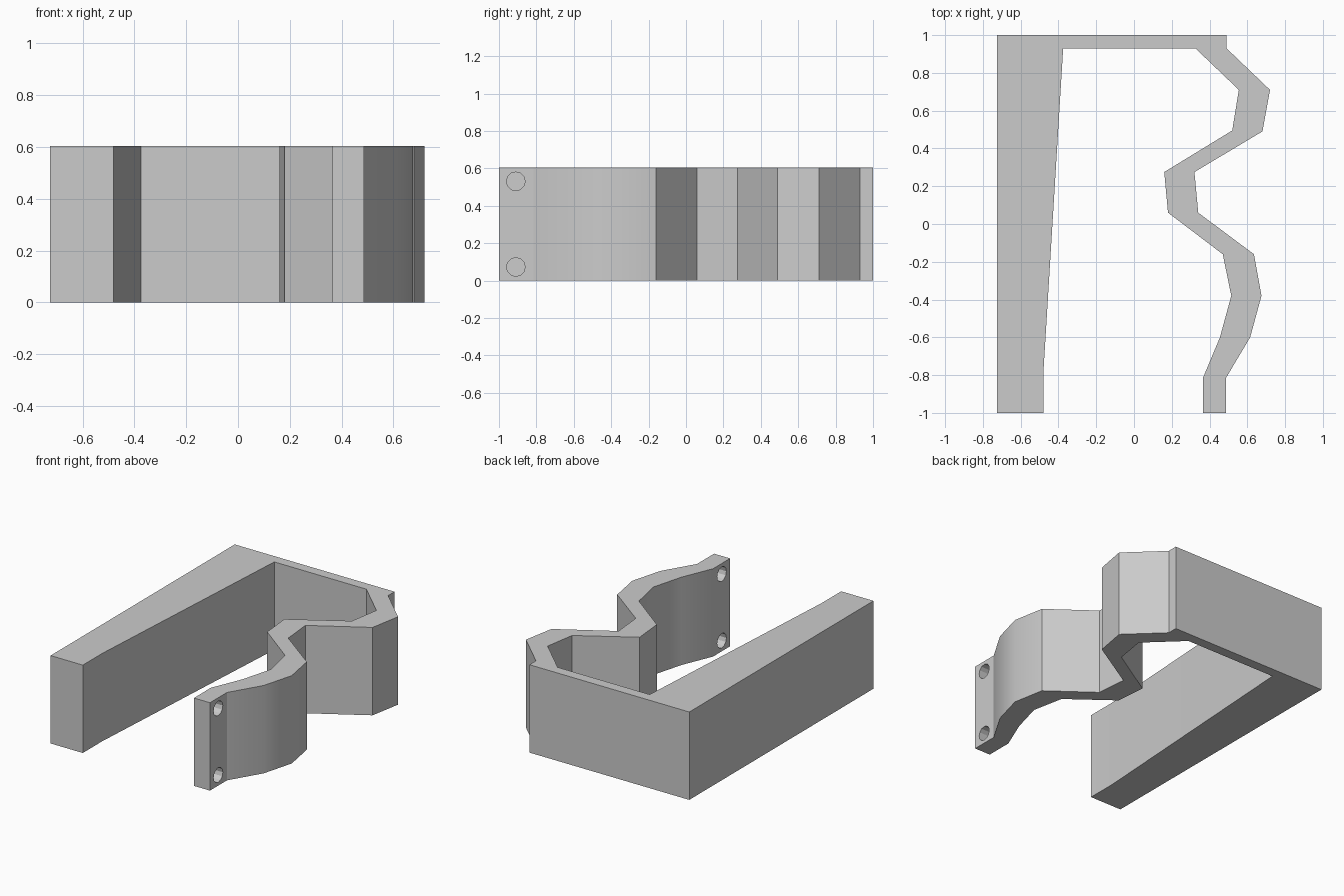
import bpy, bmesh, math
from mathutils import Matrix

if "Cube" in bpy.data.objects:
    bpy.data.objects.remove(bpy.data.objects["Cube"], do_unlink=True)

HEIGHT = 0.604

grey = bpy.data.materials.new("plain grey")
grey.use_nodes = True
colour = (0.6, 0.6, 0.6, 1)
grey.diffuse_color = colour
grey.node_tree.nodes["Principled BSDF"].inputs["Base Color"].default_value = colour


def make_object(name, bm):
    bmesh.ops.recalc_face_normals(bm, faces=bm.faces[:])
    mesh = bpy.data.meshes.new(name)
    bm.to_mesh(mesh)
    bm.free()
    mesh.materials.append(grey)
    obj = bpy.data.objects.new(name, mesh)
    bpy.context.collection.objects.link(obj)
    return obj


# Clip profile: thick tapered bar, thin back wall and kinked spring arm
bar = [(-0.375, 0.93), (-0.48, -0.79), (-0.48, -1), (-0.725, -1), (-0.725, 1)]
arm_outer = [(0.49, 1), (0.49, 0.93), (0.72, 0.71), (0.68, 0.49), (0.32, 0.275),
             (0.34, 0.06), (0.635, -0.16), (0.675, -0.38), (0.615, -0.6),
             (0.487, -0.815), (0.487, -1)]
arm_inner = [(0.365, -1), (0.365, -0.815), (0.455, -0.6), (0.515, -0.38),
             (0.47, -0.16), (0.18, 0.06), (0.16, 0.275), (0.52, 0.495),
             (0.555, 0.71), (0.325, 0.93)]

bm = bmesh.new()
outline = bm.faces.new([bm.verts.new((x, y, 0)) for x, y in bar + arm_outer + arm_inner])
raised = bmesh.ops.extrude_face_region(bm, geom=[outline], use_keep_orig=True)
top_verts = [v for v in raised["geom"] if isinstance(v, bmesh.types.BMVert)]
bmesh.ops.translate(bm, verts=top_verts, vec=(0, 0, HEIGHT))
clip = make_object("spring_clip", bm)

# Two screw holes through the free end of the arm
bm = bmesh.new()
for z in (0.073, HEIGHT - 0.073):
    place = Matrix.Translation((0.426, -0.91, z)) @ Matrix.Rotation(math.pi / 2, 4, "Y")
    bmesh.ops.create_cone(bm, cap_ends=True, segments=12, radius1=0.05,
                          radius2=0.05, depth=0.3, matrix=place)
cutter = make_object("hole_cutter", bm)

cut = clip.modifiers.new("screw_holes", "BOOLEAN")
cut.operation = "DIFFERENCE"
cut.solver = "EXACT"
cut.object = cutter
bpy.ops.object.select_all(action="DESELECT")
clip.select_set(True)
bpy.context.view_layer.objects.active = clip
bpy.ops.object.modifier_apply(modifier=cut.name)
bpy.data.objects.remove(cutter, do_unlink=True)

bpy.ops.object.shade_smooth_by_angle(angle=math.radians(29))
